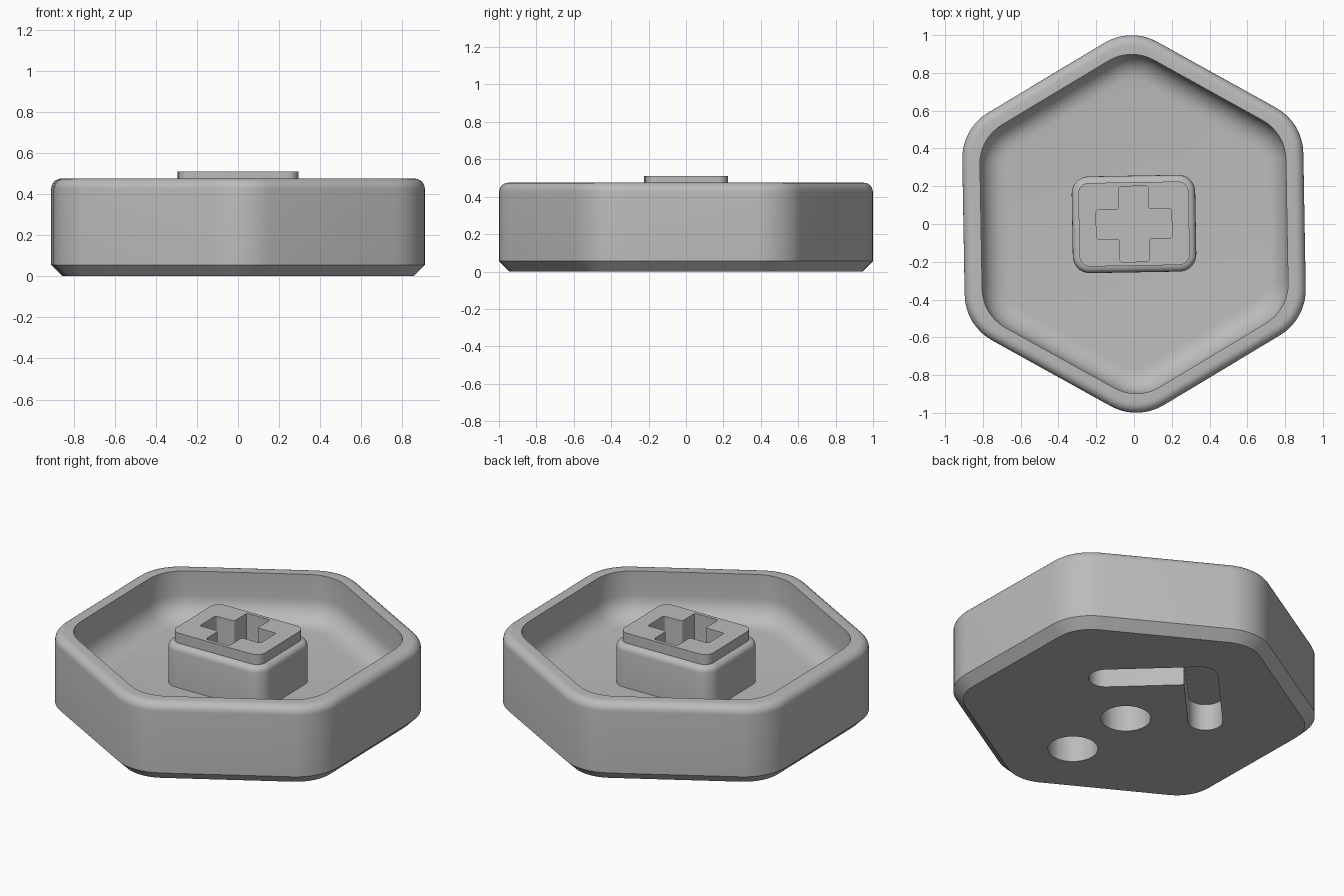
import bpy, bmesh, math
from mathutils import Vector

if bpy.data.objects.get("Cube"):
    bpy.data.objects.remove(bpy.data.objects["Cube"], do_unlink=True)

TILT = math.radians(1)
GREY = 0.5

mat = bpy.data.materials.new("plain grey")
mat.use_nodes = True
mat.diffuse_color = (GREY, GREY, GREY, 1)
mat.node_tree.nodes["Principled BSDF"].inputs["Base Color"].default_value = (GREY, GREY, GREY, 1)


def rounded(corners, radius, steps=8):
    """Outline with every corner replaced by an arc."""
    out = []
    pts = [Vector(c) for c in corners]
    for i, p in enumerate(pts):
        a = (pts[i - 1] - p).normalized()
        b = (pts[(i + 1) % len(pts)] - p).normalized()
        half = a.angle(b) / 2
        centre = p + (a + b).normalized() * radius / math.sin(half)
        reach = radius / math.tan(half)
        start, end = p + a * reach - centre, p + b * reach - centre
        sweep = start.angle_signed(end)
        for k in range(steps + 1):
            t = -sweep * k / steps
            c, s = math.cos(t), math.sin(t)
            out.append(centre + Vector((start.x * c - start.y * s, start.x * s + start.y * c)))
    return out


def loft(name, rings):
    """Closed solid through (outline, z) rings, capped at both ends."""
    bm = bmesh.new()
    loops = [[bm.verts.new((p.x, p.y, z)) for p in outline] for outline, z in rings]
    n = len(loops[0])
    for lo, hi in zip(loops, loops[1:]):
        for i in range(n):
            j = (i + 1) % n
            bm.faces.new((lo[i], lo[j], hi[j], hi[i]))
    bm.faces.new(loops[0][::-1])
    bm.faces.new(loops[-1])
    bmesh.ops.recalc_face_normals(bm, faces=bm.faces[:])
    mesh = bpy.data.meshes.new(name)
    bm.to_mesh(mesh)
    bm.free()
    mesh.materials.append(mat)
    obj = bpy.data.objects.new(name, mesh)
    bpy.context.collection.objects.link(obj)
    return obj


def cut(target, cutter):
    mod = target.modifiers.new("cut", "BOOLEAN")
    mod.operation, mod.solver, mod.object = "DIFFERENCE", "EXACT", cutter
    bpy.context.view_layer.objects.active = target
    bpy.ops.object.modifier_apply(modifier=mod.name)
    bpy.data.objects.remove(cutter, do_unlink=True)


def hexagon(apothem, radius):
    r = apothem / math.cos(math.pi / 6)
    angles = [math.radians(30 + 60 * k) for k in range(6)]
    return rounded([(r * math.cos(a), r * math.sin(a)) for a in angles], radius)


def rectangle(hx, hy, radius):
    return rounded([(-hx, -hy), (hx, -hy), (hx, hy), (-hx, hy)], radius)


def slot(a, b, width):
    """Round-ended groove outline from a to b."""
    a, b = Vector(a), Vector(b)
    along = (b - a).normalized() * width / 2
    side = Vector((-along.y, along.x))
    return rounded([a - along - side, b + along - side, b + along + side, a - along + side],
                   width * 0.499)


def quarter(steps=6):
    return [math.pi / 2 * k / steps for k in range(steps + 1)]


# Hexagonal shell: chamfered foot, filleted rim, hollow with a coved floor
A, R, RIM, TOP = 0.903, 0.28, 0.05, 0.475
rings = [(hexagon(A - 0.055, R - 0.055), 0), (hexagon(A, R), 0.055)]
for t in quarter():
    inset = RIM * (1 - math.cos(t))
    rings.append((hexagon(A - inset, R - inset), TOP - RIM + RIM * math.sin(t)))
IN_A, IN_R, COVE, FLOOR = 0.81, 0.24, 0.13, 0.2
rings.append((hexagon(IN_A, IN_R), TOP))
for t in quarter():
    inset = COVE * (1 - math.cos(t))
    rings.append((hexagon(IN_A - inset, IN_R - inset), FLOOR + COVE - COVE * math.sin(t)))
shell = loft("hexagonal_shell", rings)

# Pockets sunk in the underside: two dots and a chevron
pockets = [rectangle(0.137, 0.137, 0.1369)] * 2
pockets = [[p + Vector((-0.01, y)) for p in o] for o, y in zip(pockets, (-0.08, -0.52))]
pockets += [slot((side * 0.36, 0.18), (-0.01, 0.54), 0.188) for side in (-1, 1)]
for outline in pockets:
    cut(shell, loft("pocket_cutter", [(outline, -0.1), (outline, 0.16)]))

# Central stem: rounded block with a filleted shoulder and a smaller raised top
HX, HY, SR, STEP = 0.327, 0.256, 0.09, 0.035
rings = [(rectangle(HX, HY, SR), FLOOR - 0.01)]
for t in quarter(4):
    inset = STEP * (1 - math.cos(t))
    rings.append((rectangle(HX - inset, HY - inset, SR - inset), 0.415 + STEP * math.sin(t)))
rings.append((rectangle(HX - STEP, HY - STEP, SR - STEP), 0.51))
stem = loft("stem", rings)

# Cross-shaped socket in the stem
L, W = 0.2, 0.077
quadrant = [(L, -W), (L, W), (W, W)]
cross = [Vector(p) for p in quadrant]
for k in range(3):
    cross += [Vector((-p.y, p.x)) for p in cross[-3:]]
outline = rounded(cross, 0.012, 3)
cut(stem, loft("socket_cutter", [(outline, FLOOR), (outline, 0.6)]))

# Slight turn about the vertical, smooth shading with crisp edges
for obj in (shell, stem):
    obj.rotation_euler.z = TILT
    bpy.ops.object.select_all(action="DESELECT")
    obj.select_set(True)
    bpy.context.view_layer.objects.active = obj
    bpy.ops.object.shade_smooth_by_angle(angle=math.radians(30))
